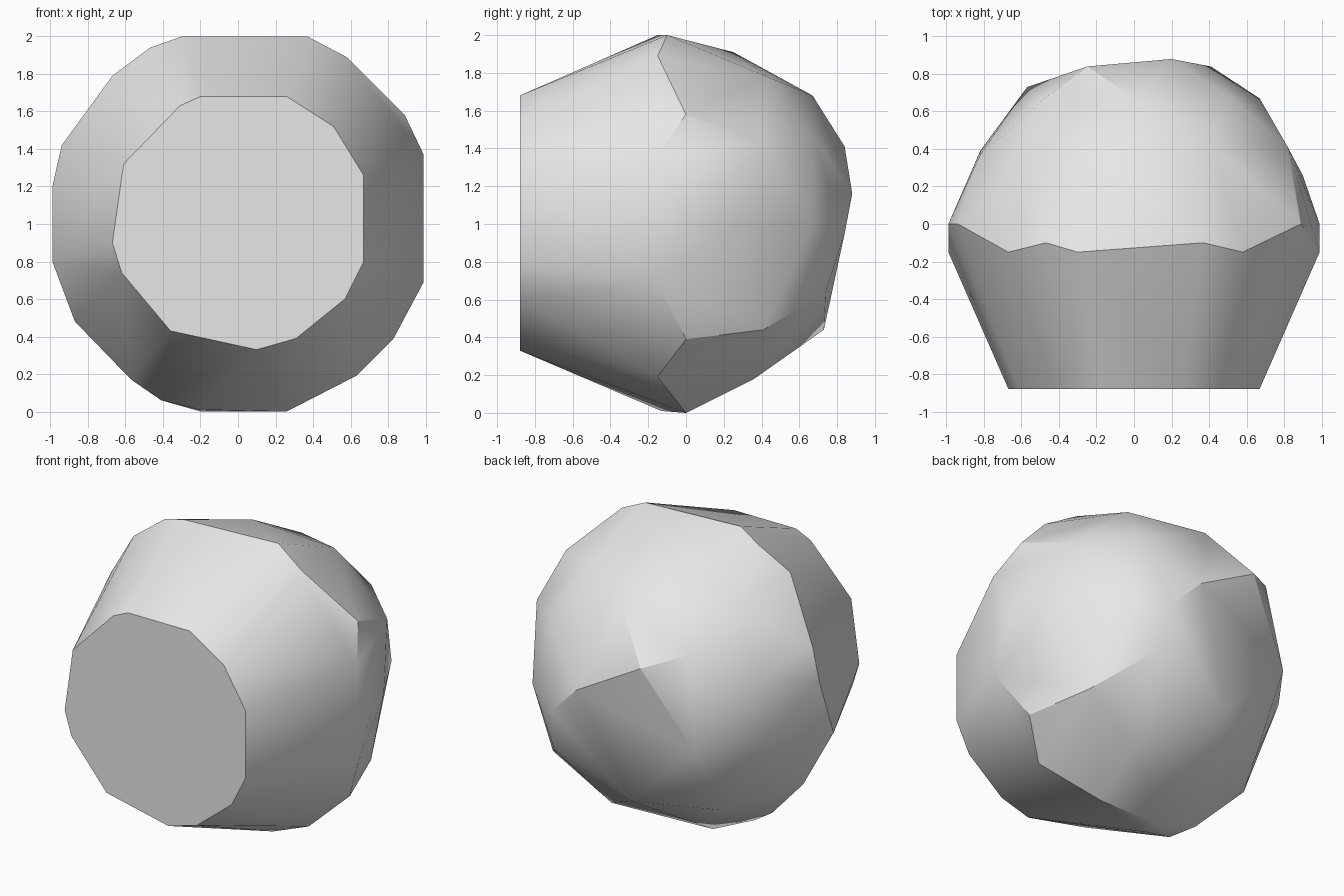
import bpy
import bmesh
import math

# Remove the default cube only
default_cube = bpy.data.objects.get("Cube")
if default_cube:
    bpy.data.objects.remove(default_cube, do_unlink=True)


def make_material(name, colour):
    material = bpy.data.materials.new(name)
    material.use_nodes = True
    material.diffuse_color = colour
    shader = next(node for node in material.node_tree.nodes
                  if node.type == 'BSDF_PRINCIPLED')
    shader.inputs["Base Color"].default_value = colour
    return material


def hull_object(name, points, material, smooth_angle):
    """Wrap a convex faceted skin around the given points."""
    bm = bmesh.new()
    for point in points:
        bm.verts.new(point)
    result = bmesh.ops.convex_hull(bm, input=bm.verts[:])
    spare = set(result["geom_interior"]) | set(result["geom_unused"])
    spare_verts = [item for item in spare if isinstance(item, bmesh.types.BMVert)]
    bmesh.ops.delete(bm, geom=spare_verts, context='VERTS')
    # Merge the triangles of the flat cut face
    bmesh.ops.dissolve_limit(bm, angle_limit=math.radians(1),
                             verts=bm.verts[:], edges=bm.edges[:])
    bmesh.ops.recalc_face_normals(bm, faces=bm.faces[:])
    mesh = bpy.data.meshes.new(name)
    bm.to_mesh(mesh)
    bm.free()
    mesh.materials.append(material)
    obj = bpy.data.objects.new(name, mesh)
    bpy.context.collection.objects.link(obj)
    bpy.ops.object.select_all(action='DESELECT')
    obj.select_set(True)
    bpy.context.view_layer.objects.active = obj
    bpy.ops.object.shade_smooth_by_angle(angle=math.radians(smooth_angle))
    return obj


# Outline of the flat front cut (x, z)
FRONT_Y = -.88
front_outline = [
    (-.2, 1.68), (.26, 1.68), (.51, 1.52), (.67, 1.26), (.67, .8),
    (.57, .6), (.31, .39), (.1, .33), (-.36, .43), (-.62, .74),
    (-.67, .9), (-.61, 1.32), (-.31, 1.63),
]
front_rim = [(x, FRONT_Y, z) for x, z in front_outline]

# Irregular widest ring around the middle
middle_ring = [
    (-.3, -.15, 2), (.37, -.1, 2), (.58, -.15, 1.89), (.89, 0, 1.58),
    (.99, -.15, 1.37), (.99, -.15, .69), (.99, 0, 1), (.83, 0, .39),
    (.63, -.15, .19), (.26, 0, 0), (-.2, 0, 0), (-.2, -.13, .01),
    (-.41, -.15, .06), (-.57, -.1, .17), (-.87, 0, .48), (-.99, -.15, .8),
    (-.99, 0, 1.2), (-.94, 0, 1.42), (-.67, -.15, 1.79), (-.47, -.1, 1.94),
]

# Rounded, chipped back
back_dome = [
    (-.06, .25, 1.91), (.41, .43, 1.78), (0, .67, 1.68), (-.57, .3, 1.71),
    (.52, .67, 1.47), (.82, .41, 1.42), (-.5, .65, 1.5), (-.25, .84, 1.41),
    (-.82, .37, 1.31), (.2, .88, 1.16), (.67, .67, 1), (.9, .26, 1),
    (.41, .84, .95), (-.57, .73, .9), (-.82, .39, .9), (.46, .74, .64),
    (.7, .41, .44), (-.1, .73, .44), (-.58, .45, .4), (.3, .36, .18),
]

stone = make_material("pale grey stone", (.8, .8, .8, 1))
hull_object("boulder", front_rim + middle_ring + back_dome, stone, 30)
